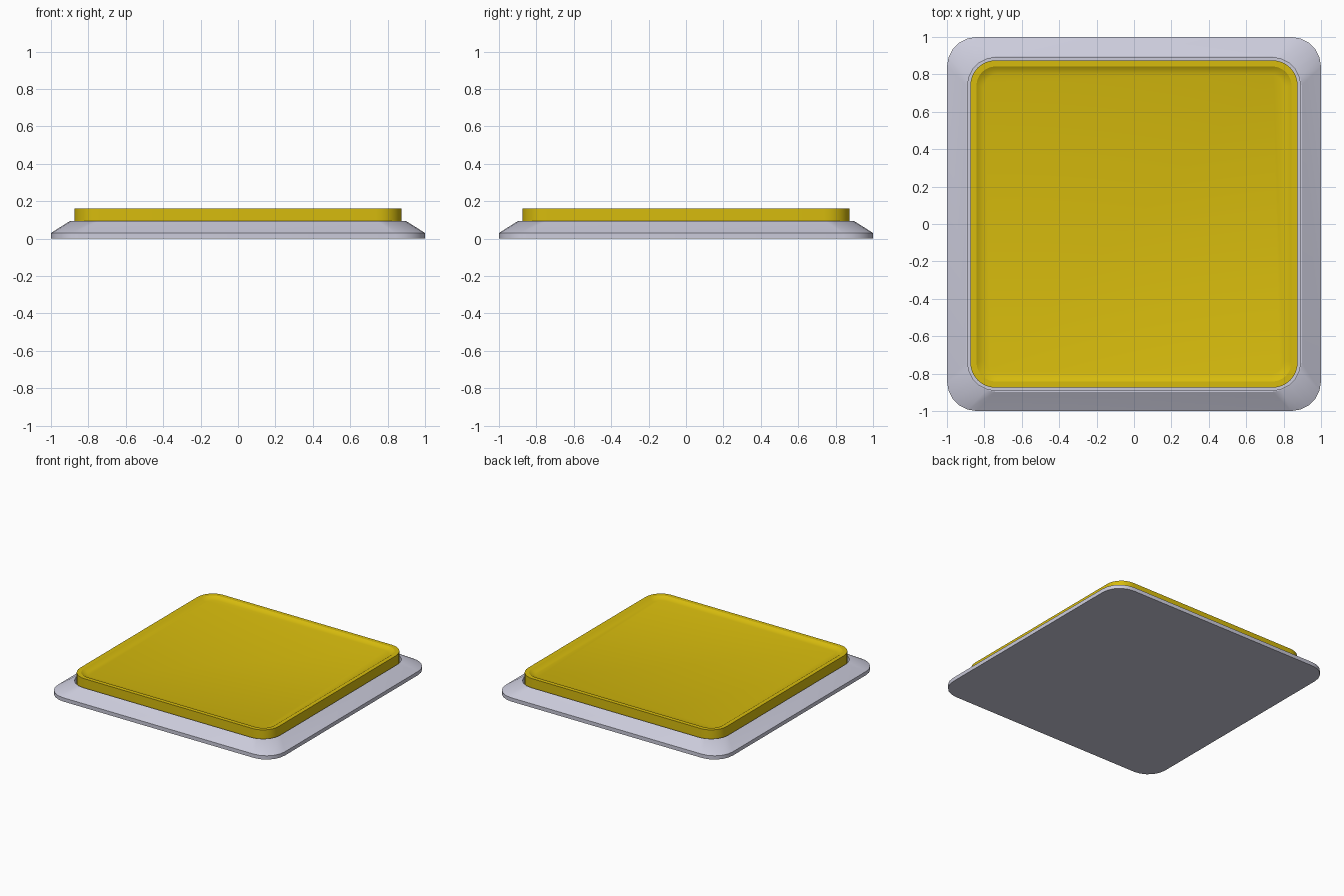
import bpy, bmesh, math

if "Cube" in bpy.data.objects:
    bpy.data.objects.remove(bpy.data.objects["Cube"])


def material(name, rgb):
    m = bpy.data.materials.new(name)
    m.diffuse_color = (*rgb, 1)
    m.use_nodes = True
    m.node_tree.nodes["Principled BSDF"].inputs["Base Color"].default_value = m.diffuse_color
    return m


def ring(half, radius, z, seg):
    # rounded square outline
    pts = []
    c = half - radius
    for q, (sx, sy) in enumerate([(1, 1), (-1, 1), (-1, -1), (1, -1)]):
        for i in range(seg + 1):
            a = math.pi / 2 * (q + i / seg)
            pts.append((sx * c + radius * math.cos(a), sy * c + radius * math.sin(a), z))
    return pts


def stacked(name, levels, seg, mat):
    # closed solid lofted through rounded-square rings, bottom to inside top
    bm = bmesh.new()
    rings = [[bm.verts.new(p) for p in ring(h, r, z, seg)] for h, r, z in levels]
    n = len(rings[0])
    for a, b in zip(rings, rings[1:]):
        for i in range(n):
            j = (i + 1) % n
            bm.faces.new((a[i], a[j], b[j], b[i]))
    bm.faces.new(rings[0][::-1])
    bm.faces.new(rings[-1])
    bmesh.ops.recalc_face_normals(bm, faces=bm.faces)
    me = bpy.data.meshes.new(name)
    bm.to_mesh(me)
    bm.free()
    me.materials.append(mat)
    ob = bpy.data.objects.new(name, me)
    bpy.context.collection.objects.link(ob)
    bpy.ops.object.select_all(action='DESELECT')
    ob.select_set(True)
    bpy.context.view_layer.objects.active = ob
    bpy.ops.object.shade_smooth_by_angle(angle=math.radians(28))
    return ob


grey = material("pale grey", (0.60, 0.60, 0.71))
yellow = material("yellow", (0.68, 0.50, 0.004))

# bevelled frame with a well for the plate
stacked("base_frame", [(1.0, 0.16, 0.0), (1.0, 0.16, 0.03), (0.897, 0.155, 0.095),
                       (0.89, 0.15, 0.095), (0.89, 0.15, 0.03)], 5, grey)

# pressable plate with raised rim and shallow dished top
stacked("button_plate", [(0.875, 0.135, 0.031), (0.875, 0.135, 0.16), (0.842, 0.102, 0.16),
                         (0.825, 0.09, 0.149), (0.80, 0.07, 0.142)], 8, yellow)
